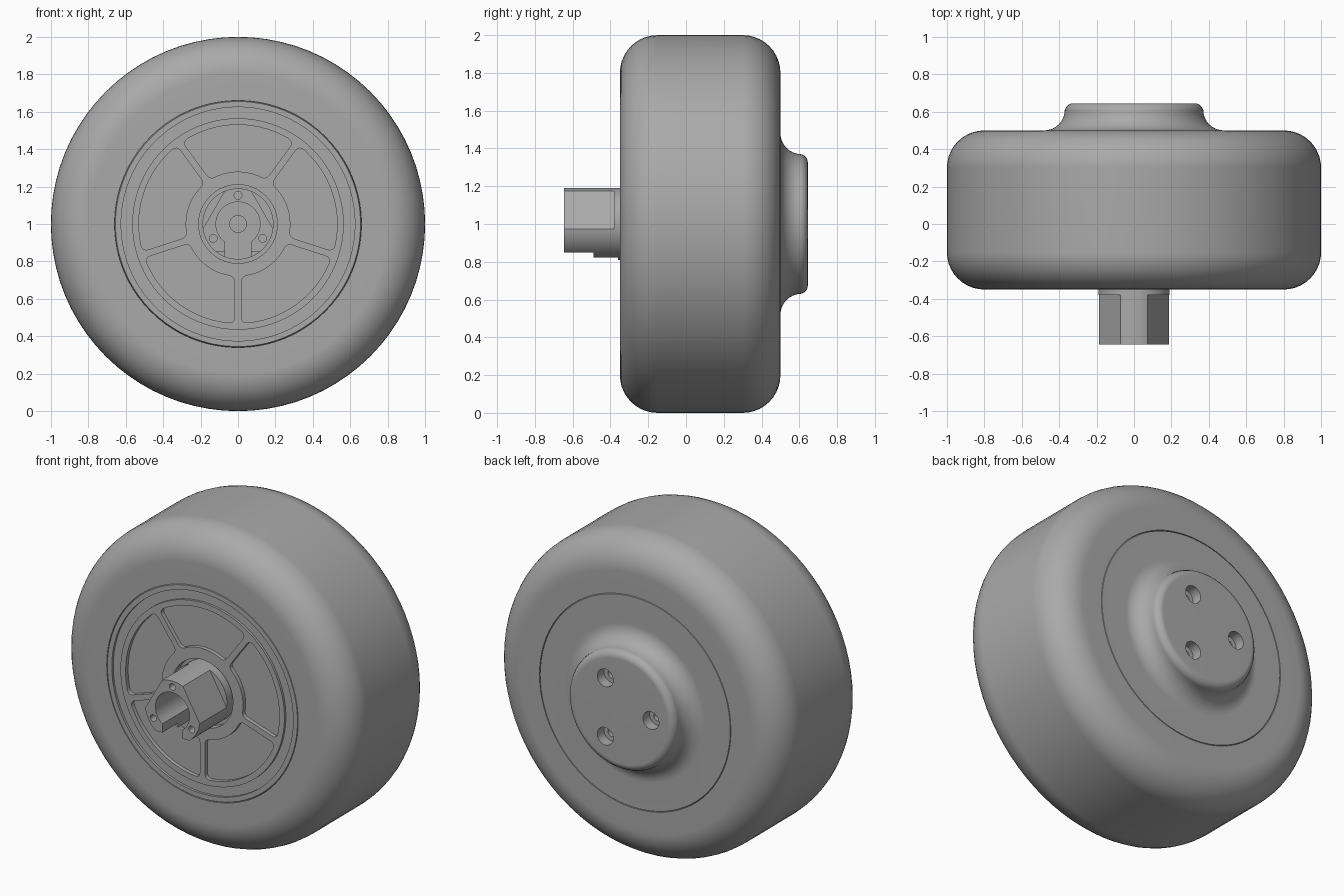
import bpy, bmesh
from math import sin, cos, pi, radians, asin
from mathutils import Matrix, Vector

cube = bpy.data.objects.get("Cube")
if cube:
    bpy.data.objects.remove(cube)

grey = bpy.data.materials.new("plain grey")
grey.use_nodes = True
COLOUR = (0.40, 0.40, 0.40, 1)
grey.diffuse_color = COLOUR
grey.node_tree.nodes["Principled BSDF"].inputs["Base Color"].default_value = COLOUR


def finish_mesh(name, bm):
    bmesh.ops.recalc_face_normals(bm, faces=bm.faces)
    mesh = bpy.data.meshes.new(name)
    bm.to_mesh(mesh)
    bm.free()
    mesh.materials.append(grey)
    ob = bpy.data.objects.new(name, mesh)
    bpy.context.collection.objects.link(ob)
    return ob


def arc(cx, cy, r, start, end, n=8):
    angles = [radians(start + (end - start) * i / n) for i in range(n + 1)]
    return [(cx + r * cos(a), cy + r * sin(a)) for a in angles]


def lathe(name, profile, steps=80, closed=False):
    """Turn a (radius, y) profile about the axle."""
    bm = bmesh.new()
    vs = [bm.verts.new((r, y, 1)) for r, y in profile]
    es = [bm.edges.new(p) for p in zip(vs, vs[1:])]
    if closed:
        es.append(bm.edges.new((vs[-1], vs[0])))
    bmesh.ops.spin(bm, geom=vs + es, cent=(0, 0, 1), axis=(0, 1, 0),
                   angle=2 * pi, steps=steps)
    bmesh.ops.remove_doubles(bm, verts=bm.verts, dist=0.0001)
    return finish_mesh(name, bm)


def prism(name, outline, y0, y1, turn=0, rounding=0):
    """Extrude an (x, height from axle) outline from y0 to y1."""
    bm = bmesh.new()
    face = bm.faces.new([bm.verts.new((x, y0, z)) for x, z in outline])
    out = bmesh.ops.extrude_face_region(bm, geom=[face])
    moved = [v for v in out["geom"] if isinstance(v, bmesh.types.BMVert)]
    bmesh.ops.translate(bm, verts=moved, vec=(0, y1 - y0, 0))
    bmesh.ops.recalc_face_normals(bm, faces=bm.faces)
    if rounding:
        corners = [e for e in bm.edges if e.calc_face_angle() > 0.8
                   and abs(e.verts[0].co.y - e.verts[1].co.y) > 0.001]
        bmesh.ops.bevel(bm, geom=corners, offset=rounding, segments=4,
                        profile=0.5, affect='EDGES')
    move = Matrix.Translation((0, 0, 1)) @ Matrix.Rotation(-radians(turn), 4, 'Y')
    bmesh.ops.transform(bm, matrix=move, verts=bm.verts)
    return finish_mesh(name, bm)


def disc(name, x, z, r, y0, y1, n=24):
    return prism(name, arc(x, z, r, 0, 360, n)[:-1], y0, y1)


def cut(ob, cutters):
    bpy.context.view_layer.objects.active = ob
    for c in cutters:
        c.hide_render = True
        mod = ob.modifiers.new("cut", 'BOOLEAN')
        mod.operation, mod.solver, mod.object = 'DIFFERENCE', 'EXACT', c
        bpy.ops.object.modifier_apply(modifier=mod.name)
        bpy.data.objects.remove(c)


def smooth(ob):
    bpy.ops.object.select_all(action='DESELECT')
    ob.select_set(True)
    bpy.context.view_layer.objects.active = ob
    bpy.ops.object.shade_smooth_by_angle(angle=radians(32))
    mod = ob.modifiers.new("even flats", 'WEIGHTED_NORMAL')
    mod.keep_sharp = True


FRONT, BACK, HUB = -0.35, 0.5, 0.66

# Tyre with large rounded shoulders
tyre = lathe("tyre", [(HUB, FRONT)]
             + arc(0.8, FRONT + 0.2, 0.2, -90, 0, 10)
             + arc(0.8, BACK - 0.2, 0.2, 0, 90, 10)
             + [(HUB, BACK)], closed=True)

# Hub: grooved front face, flared cap at the back
hub = lathe("hub", [(0, -0.30), (0.21, -0.30), (0.21, FRONT),
                    (0.565, FRONT), (0.565, -0.335), (0.625, -0.335),
                    (0.625, FRONT), (HUB - 0.005, FRONT), (HUB, -0.34),
                    (HUB, BACK - 0.01), (HUB - 0.005, BACK)]
            + arc(0.48, 0.61, 0.11, 90 + 180, 180, 8)
            + arc(0.325, 0.60, 0.045, 0, 90, 5) + [(0, 0.645)])

# Five rounded pockets between the spokes
def spoke_side(r):
    return 36 - asin(0.018 / r) * 180 / pi

inner, outer = spoke_side(0.28), spoke_side(0.53)
pocket = (arc(0, 0, 0.53, 90 - outer, 90 + outer, 16)
          + arc(0, 0, 0.28, 90 + inner, 90 - inner, 12))
cutters = [prism("pocket", pocket, -0.4, -0.325, 72 * i, 0.03) for i in range(5)]

# Three stepped screw holes in the cap
for a in (60, 180, 300):
    x, z = 0.21 * cos(radians(a)), 0.21 * sin(radians(a))
    cutters += [disc("counterbore", x, z, 0.055, 0.58, 0.7),
                disc("screw_hole", x, z, 0.027, 0.50, 0.7, 16)]
cut(hub, cutters)

# Axle: round bar with three flats, a bore, a keyway and screw holes
axle = disc("axle", 0, 0, 0.19, -0.645, -0.29, 64)
flat = [(0.15, -0.3), (0.4, -0.3), (0.4, 0.3), (0.15, 0.3)]
cutters = [prism("flat", flat, -0.7, end, a)
           for a, end in ((30, -0.38), (150, -0.38), (270, -0.49))]
cutters += [disc("bore", 0, 0, 0.118, -0.7, -0.36, 40),
            disc("centre_hole", 0, 0, 0.045, -0.7, -0.31),
            prism("keyway", [(-0.07, -0.3), (0.07, -0.3), (0.07, 0), (-0.07, 0)],
                  -0.7, -0.36)]
for a in (90, 210, 330):
    cutters.append(disc("axle_screw_hole", 0.153 * cos(radians(a)),
                        0.153 * sin(radians(a)), 0.021, -0.7, -0.55, 16))
cut(axle, cutters)

for part in (tyre, hub, axle):
    smooth(part)
